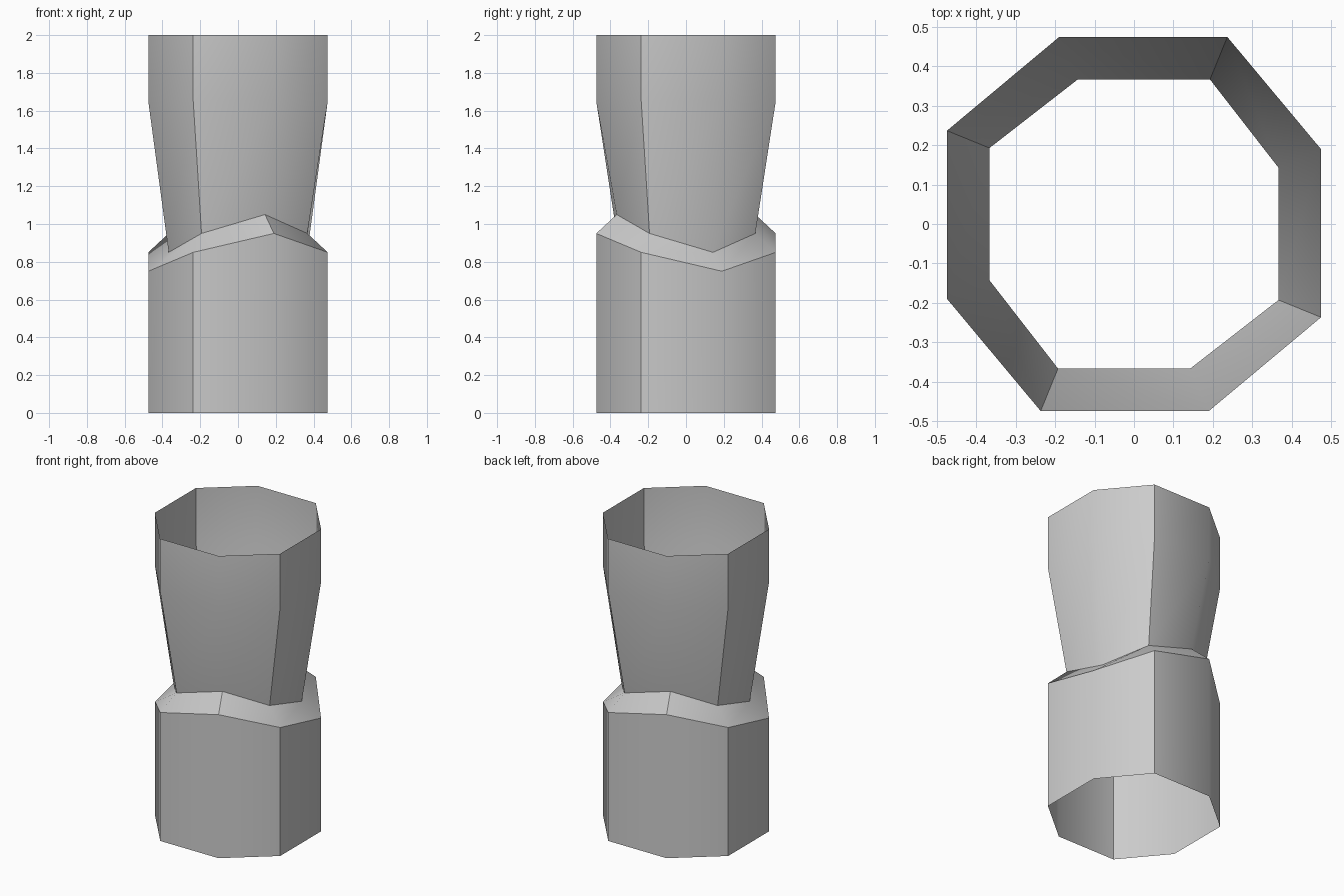
import bpy, bmesh, math

if "Cube" in bpy.data.objects:
    bpy.data.objects.remove(bpy.data.objects["Cube"])


def octagon(a, b, half, heights):
    """Eight points: two corners per side, turned four times about z."""
    pts = []
    for k in range(4):
        c, s = round(math.cos(k * math.pi / 2)), round(math.sin(k * math.pi / 2))
        for x in (a, b):
            z = heights[len(pts) % len(heights)]
            pts.append((x * c + half * s, x * s - half * c, z))
    return pts


outer = (-0.237, 0.19, 0.475)
neck = (-0.193, 0.143, 0.367)

# Cross-sections from the floor up: body, tilted shoulder, neck, flared rim
sections = [
    octagon(*outer, [0.0]),
    octagon(*outer, [0.85, 0.95, 0.85, 0.75]),
    octagon(*neck, [0.95, 1.05, 0.95, 0.85]),
    octagon(*outer, [1.65]),
    octagon(*outer, [2.0]),
]

# Open tube lofted through the sections
bm = bmesh.new()
rings = [[bm.verts.new(p) for p in sec] for sec in sections]
for lo, hi in zip(rings, rings[1:]):
    for i in range(8):
        j = (i + 1) % 8
        bm.faces.new((lo[i], lo[j], hi[j], hi[i]))

mesh = bpy.data.meshes.new("necked_tube")
bm.to_mesh(mesh)
bm.free()
tube = bpy.data.objects.new("necked_tube", mesh)
bpy.context.collection.objects.link(tube)

# Soften only the shallow corners
bpy.context.view_layer.objects.active = tube
tube.select_set(True)
bpy.ops.object.shade_smooth_by_angle(angle=math.radians(45))
